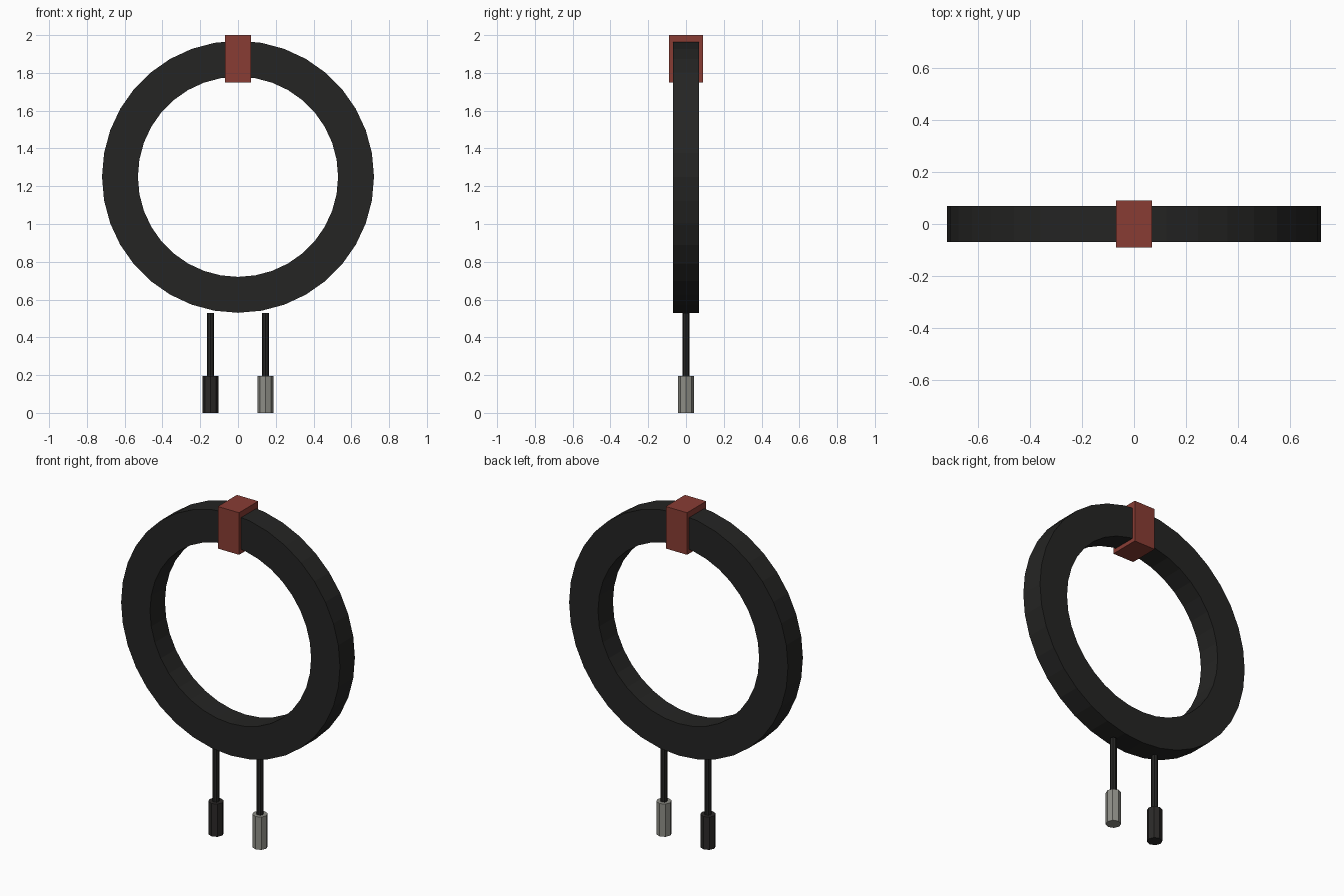
import bpy, bmesh
from math import cos, sin, pi

if "Cube" in bpy.data.objects:
    bpy.data.objects.remove(bpy.data.objects["Cube"])


def material(name, rgb):
    m = bpy.data.materials.new(name)
    m.diffuse_color = (*rgb, 1)
    m.use_nodes = True
    m.node_tree.nodes["Principled BSDF"].inputs["Base Color"].default_value = m.diffuse_color
    return m


rubber = material("black_rubber", (0.018, 0.018, 0.017))
dark = material("dark_plastic", (0.024, 0.022, 0.021))
metal = material("grey_metal", (0.27, 0.27, 0.24))
red = material("red_tape", (0.25, 0.046, 0.034))


def rod(name, x, z0, z1, radius, mat):
    bpy.ops.mesh.primitive_cylinder_add(vertices=8, radius=radius, depth=z1 - z0,
                                        location=(x, 0, (z0 + z1) / 2))
    ob = bpy.context.object
    ob.name = name
    ob.data.materials.append(mat)


# Coil: rectangular section swept round the y axis
SEGMENTS, CENTRE_Z = 36, 1.25
section = [(0.72, -0.07), (0.72, 0.07), (0.53, 0.07), (0.53, -0.07)]
bm = bmesh.new()
rings = []
for i in range(SEGMENTS):
    a = 2 * pi * i / SEGMENTS
    rings.append([bm.verts.new((r * cos(a), y, CENTRE_Z + r * sin(a))) for r, y in section])
for i in range(SEGMENTS):
    p, q = rings[i], rings[(i + 1) % SEGMENTS]
    for j in range(4):
        k = (j + 1) % 4
        bm.faces.new((p[j], p[k], q[k], q[j]))
bmesh.ops.recalc_face_normals(bm, faces=bm.faces)
mesh = bpy.data.meshes.new("coil_ring")
bm.to_mesh(mesh)
bm.free()
mesh.materials.append(rubber)
bpy.context.collection.objects.link(bpy.data.objects.new("coil_ring", mesh))

# Tape wrap at the top
bpy.ops.mesh.primitive_cube_add(size=1, location=(0, 0, 1.875))
tape = bpy.context.object
tape.name = "tape_wrap"
tape.scale = (0.14, 0.18, 0.25)
tape.data.materials.append(red)

# Hanging cable ends with connectors
for side, x, mat in (("left", -0.145, dark), ("right", 0.145, metal)):
    rod(side + "_cable", x, 0.17, 0.53, 0.019, rubber)
    rod(side + "_connector", x, 0, 0.195, 0.042, mat)
